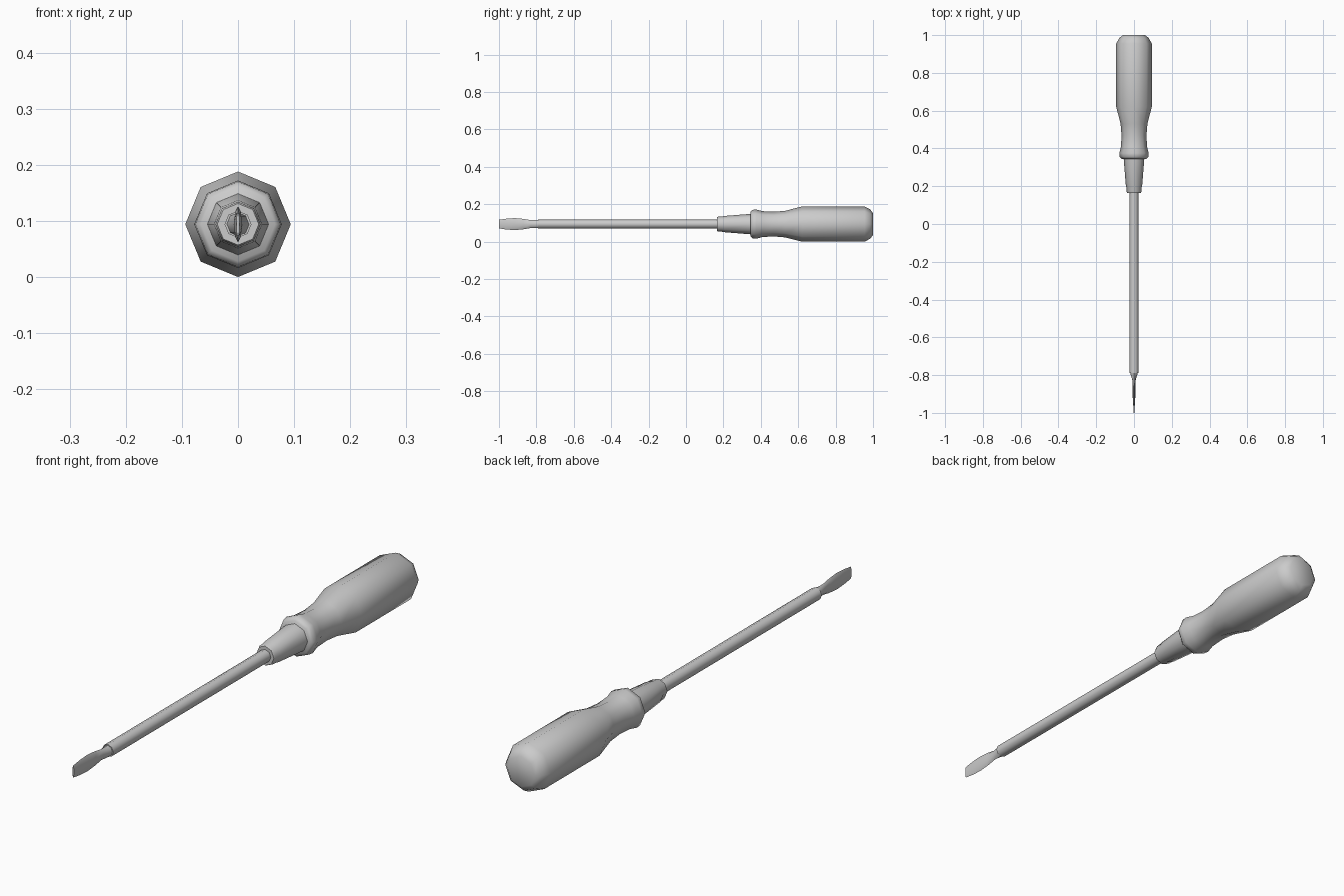
import bpy, bmesh, math

if "Cube" in bpy.data.objects:
    bpy.data.objects.remove(bpy.data.objects["Cube"])

SIDES = 8
AXIS_Z = 0.094

# One plain grey for the whole tool
grey = bpy.data.materials.new("light_grey")
grey.diffuse_color = (0.6, 0.6, 0.6, 1)
grey.use_nodes = True
grey.node_tree.nodes["Principled BSDF"].inputs["Base Color"].default_value = grey.diffuse_color


def loft(name, sections, angle=50):
    """Octagonal rings along y; each section is (y, half_width, half_height)."""
    bm = bmesh.new()
    rings = []
    for y, rx, rz in sections:
        ring = []
        for i in range(SIDES):
            a = 2 * math.pi * i / SIDES
            ring.append(bm.verts.new((rx * math.cos(a), y, AXIS_Z + rz * math.sin(a))))
        rings.append(ring)
    for a, b in zip(rings, rings[1:]):
        for i in range(SIDES):
            j = (i + 1) % SIDES
            bm.faces.new((a[i], a[j], b[j], b[i]))
    bm.faces.new(rings[0])
    bm.faces.new(rings[-1])
    bmesh.ops.recalc_face_normals(bm, faces=bm.faces)
    mesh = bpy.data.meshes.new(name)
    bm.to_mesh(mesh)
    bm.free()
    mesh.materials.append(grey)
    obj = bpy.data.objects.new(name, mesh)
    bpy.context.collection.objects.link(obj)
    bpy.ops.object.select_all(action='DESELECT')
    obj.select_set(True)
    bpy.context.view_layer.objects.active = obj
    bpy.ops.object.shade_smooth_by_angle(angle=math.radians(angle))
    return obj


def turned(name, profile):
    """Round part from (y, radius) pairs."""
    return loft(name, [(y, r, r) for y, r in profile])


# Grip with collar, waist and rounded butt
turned("handle", [(0.345, 0.066), (0.355, 0.076), (0.375, 0.078), (0.41, 0.069),
                  (0.47, 0.066), (0.53, 0.071), (0.62, 0.094), (0.955, 0.094),
                  (0.985, 0.078), (1.0, 0.058)])

# Tapered sleeve with a small lip at its front
turned("ferrule", [(0.165, 0.037), (0.172, 0.040), (0.195, 0.041),
                   (0.20, 0.043), (0.35, 0.055)])

# Long shaft
turned("shaft", [(-0.79, 0.024), (0.17, 0.024)])

# Flattened blade flaring from the neck, then narrowing to the tip
loft("blade", [(-1.0, 0.003, 0.023), (-0.96, 0.004, 0.029), (-0.915, 0.007, 0.032),
               (-0.87, 0.007, 0.028), (-0.83, 0.008, 0.021), (-0.785, 0.021, 0.021)])
